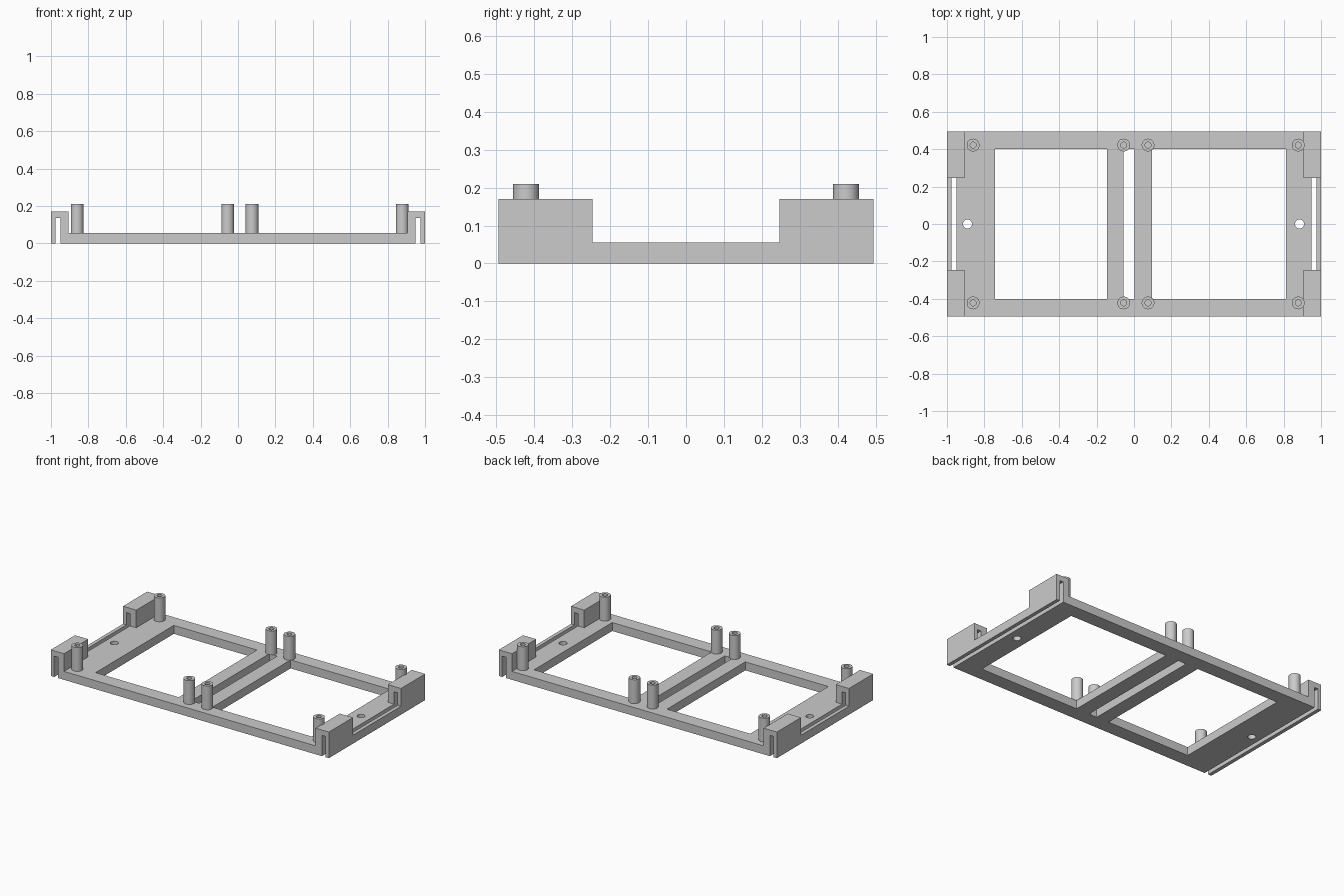
import bpy, bmesh, math
from mathutils import Matrix

cube = bpy.data.objects.get("Cube")
if cube:
    bpy.data.objects.remove(cube, do_unlink=True)

grey = bpy.data.materials.new("light grey plastic")
grey.use_nodes = True
COLOUR = (0.6, 0.6, 0.6, 1)
grey.diffuse_color = COLOUR
grey.node_tree.nodes["Principled BSDF"].inputs["Base Color"].default_value = COLOUR


def rect(x0, x1, y0, y1):
    return [(x0, y0), (x1, y0), (x1, y1), (x0, y1)]


def circle(cx, cy, r, n=32):
    return [(cx + r * math.cos(math.tau * i / n), cy + r * math.sin(math.tau * i / n))
            for i in range(n)]


def extrude(name, loops, low, high, upright=False):
    """Fill the outlines (inner ones become holes) and extrude from low to high,
    along z, or along y when upright."""
    curve = bpy.data.curves.new(name, "CURVE")
    curve.dimensions = "2D"
    curve.fill_mode = "BOTH"
    curve.extrude = (high - low) / 2
    for loop in loops:
        spline = curve.splines.new("POLY")
        spline.points.add(len(loop) - 1)
        for point, (a, b) in zip(spline.points, loop):
            point.co = (a, b, 0, 1)
        spline.use_cyclic_u = True
    temp = bpy.data.objects.new(name + " outline", curve)
    bpy.context.collection.objects.link(temp)
    bpy.context.view_layer.update()
    mesh = bpy.data.meshes.new_from_object(
        temp.evaluated_get(bpy.context.evaluated_depsgraph_get()))
    bpy.data.objects.remove(temp, do_unlink=True)
    bpy.data.curves.remove(curve)

    bm = bmesh.new()
    bm.from_mesh(mesh)
    bmesh.ops.remove_doubles(bm, verts=bm.verts, dist=0.0001)
    middle = (low + high) / 2
    if upright:
        move = Matrix.Translation((0, middle, 0)) @ Matrix.Rotation(math.pi / 2, 4, "X")
    else:
        move = Matrix.Translation((0, 0, middle))
    bm.transform(move)
    bmesh.ops.recalc_face_normals(bm, faces=bm.faces)
    bm.to_mesh(mesh)
    bm.free()
    mesh.name = name
    mesh.materials.clear()
    mesh.materials.append(grey)
    obj = bpy.data.objects.new(name, mesh)
    bpy.context.collection.objects.link(obj)
    bpy.ops.object.select_all(action="DESELECT")
    obj.select_set(True)
    bpy.context.view_layer.objects.active = obj
    bpy.ops.object.shade_smooth_by_angle(angle=math.radians(30))
    return obj


HALF_Y, BASE, TOP = 0.495, 0.055, 0.17
EDGE, WALL, INNER = 0.95, 0.976, 0.905
WINDOW_Y = 0.402

# Base frame with two windows, a centre slot and a screw hole at each end
windows = [rect(a, b, -WINDOW_Y, WINDOW_Y)
           for a, b in ((-0.743, -0.145), (-0.055, 0.002), (0.097, 0.812))]
screw_holes = [circle(x, 0, 0.024) for x in (-0.89, 0.885)]
extrude("base_frame", [rect(-EDGE, EDGE, -HALF_Y, HALF_Y)] + windows + screw_holes, 0, BASE)

# Hooked corner clips joined by a low outer rail on each end
hook = [(1, 0), (1, TOP), (INNER, TOP), (INNER, BASE),
        (EDGE, BASE), (EDGE, 0.135), (WALL, 0.135), (WALL, 0)]
for side, sx in (("left", 1), ("right", -1)):
    profile = [(sx * x, z) for x, z in hook]
    for end, y0, y1 in (("front", -HALF_Y, -0.247), ("back", 0.247, HALF_Y)):
        extrude(f"{end}_{side}_clip", [profile], y0, y1, upright=True)
    extrude(f"{side}_rail", [rect(*sorted((sx * WALL, sx)), -0.247, 0.247)], 0, BASE)

# Hollow mounting posts
for i, x in enumerate((-0.86, -0.055, 0.075, 0.878)):
    for end, y in (("front", -0.422), ("back", 0.422)):
        extrude(f"{end}_post_{i + 1}", [circle(x, y, 0.034), circle(x, y, 0.016)], BASE, 0.21)
